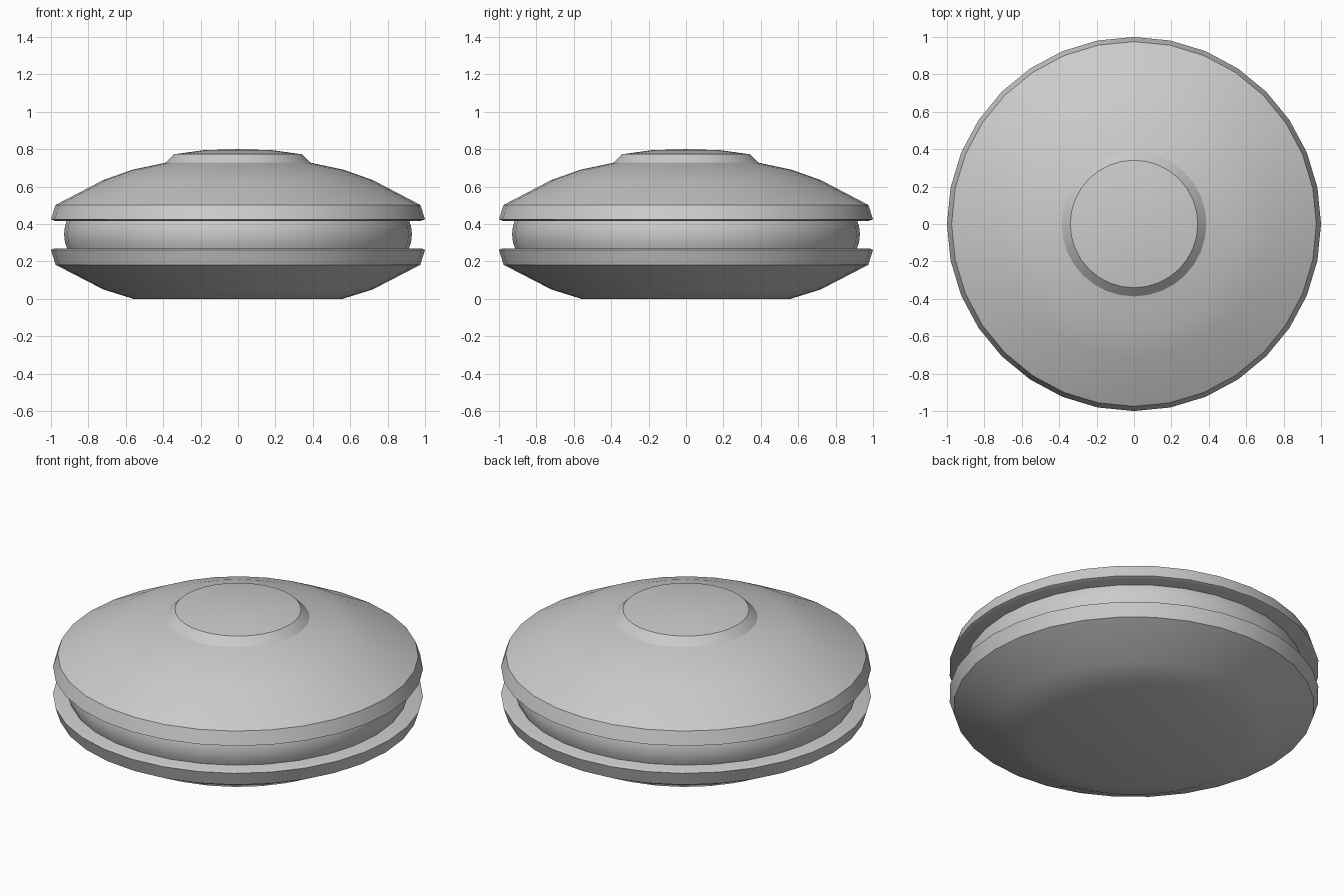
import bpy, bmesh, math

if "Cube" in bpy.data.objects:
    bpy.data.objects.remove(bpy.data.objects["Cube"])

SIDES = 32


def lathe(name, profile):
    """Revolve (radius, z) points about the z axis; radius 0 makes a pole."""
    bm = bmesh.new()
    rings = []
    for r, z in profile:
        n = 1 if r == 0 else SIDES
        rings.append([bm.verts.new((r * math.cos(2 * math.pi * i / SIDES),
                                    r * math.sin(2 * math.pi * i / SIDES), z))
                      for i in range(n)])
    for a, b in zip(rings, rings[1:]):
        for i in range(SIDES):
            j = (i + 1) % SIDES
            quad = [a[i % len(a)], a[j % len(a)], b[j % len(b)], b[i % len(b)]]
            bm.faces.new(list(dict.fromkeys(quad)))
    bmesh.ops.recalc_face_normals(bm, faces=bm.faces)
    mesh = bpy.data.meshes.new(name)
    bm.to_mesh(mesh)
    bm.free()
    ob = bpy.data.objects.new(name, mesh)
    bpy.context.collection.objects.link(ob)
    bpy.ops.object.select_all(action='DESELECT')
    ob.select_set(True)
    bpy.context.view_layer.objects.active = ob
    bpy.ops.object.shade_smooth_by_angle(angle=math.radians(31))
    return ob


# lower dish with flat base and rim
lathe("lower_dish", [(0, 0), (0.56, 0), (0.72, 0.05), (0.975, 0.182),
                     (1.0, 0.262), (0.98, 0.27), (0, 0.27)])

# slightly bulging drum in the groove
lathe("middle_drum", [(0, 0.26), (0.91, 0.26), (0.925, 0.30), (0.93, 0.345),
                      (0.925, 0.39), (0.91, 0.43), (0, 0.43)])

# upper dome with rim and raised cap
lathe("upper_dome", [(0, 0.417), (0.98, 0.417), (1.0, 0.425), (0.975, 0.502),
                     (0.72, 0.635), (0.565, 0.69), (0.387, 0.728),
                     (0.341, 0.773), (0.18, 0.795), (0, 0.80)])
